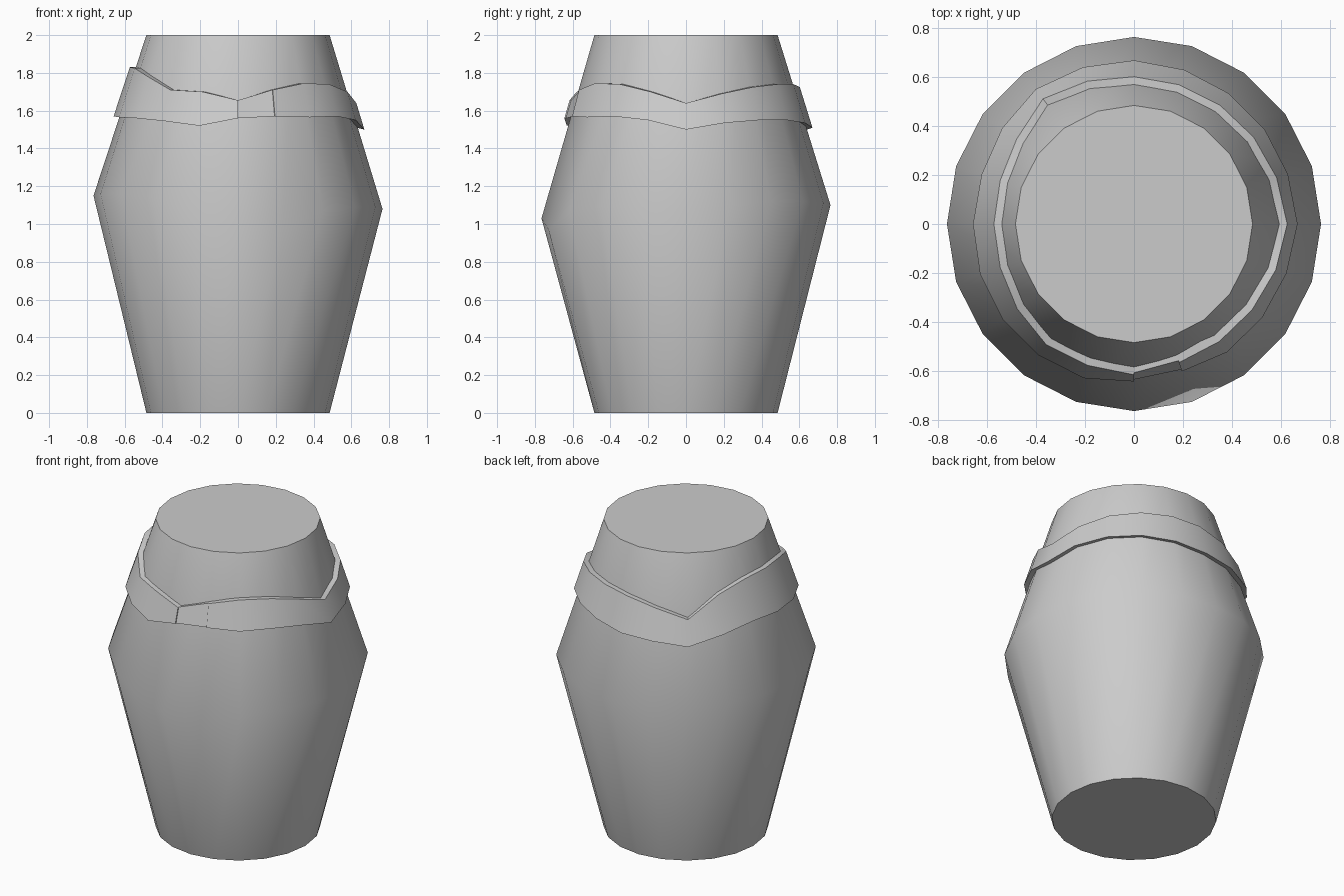
import bpy, bmesh, math

if "Cube" in bpy.data.objects:
    bpy.data.objects.remove(bpy.data.objects["Cube"])

N = 20  # sides; entry i of each list sits at azimuth 18*i degrees
MID = [1.08, 1.10, 1.12, 1.12, 1.11, 1.10, 1.11, 1.12, 1.13, 1.14,
       1.15, 1.16, 1.16, 1.13, 1.08, 1.03, 0.97, 1.07, 1.09, 1.09]
TOP = [1.64, 1.69, 1.725, 1.74, 1.74, 1.725, 1.69, 1.635, 1.765, 1.82,
       1.83, 1.825, 1.78, 1.71, 1.70, 1.655, 1.71, 1.745, 1.74, 1.70]
LOW = [1.50, 1.535, 1.55, 1.55, 1.535, 1.51, 1.50, 1.48, 1.535, 1.575,
       1.57, 1.565, 1.56, 1.545, 1.52, 1.56, 1.57, 1.565, 1.57, 1.55]
R_END, R_MID = 0.485, 0.765


def wall(i, z):
    """Body radius above the bulge at azimuth step i."""
    return R_END + (R_MID - R_END) * (2 - z) / (2 - MID[i % N])


def polar(i, r, z):
    a = 2 * math.pi * i / N
    return (r * math.cos(a), r * math.sin(a), z)


def finish(bm, name, angle):
    bmesh.ops.recalc_face_normals(bm, faces=bm.faces)
    mesh = bpy.data.meshes.new(name)
    bm.to_mesh(mesh)
    bm.free()
    ob = bpy.data.objects.new(name, mesh)
    bpy.context.collection.objects.link(ob)
    bpy.ops.object.select_all(action='DESELECT')
    ob.select_set(True)
    bpy.context.view_layer.objects.active = ob
    bpy.ops.object.shade_smooth_by_angle(angle=math.radians(angle))


def bridge(bm, a, b):
    for j in range(len(a)):
        k = (j + 1) % len(a)
        bm.faces.new((a[j], a[k], b[k], b[j]))


# Body: three rings, the middle one with an uneven height
bm = bmesh.new()
rings = [[bm.verts.new(polar(i, r, z(i))) for i in range(N)] for r, z in
         ((R_END, lambda i: 0), (R_MID, lambda i: MID[i]), (R_END, lambda i: 2))]
bridge(bm, rings[0], rings[1])
bridge(bm, rings[1], rings[2])
bm.faces.new(rings[0])
bm.faces.new(rings[2])
finish(bm, "body", 40)


# Band pieces: a four-sided section swept around the body
def band(name, start, end, thick):
    bm = bmesh.new()
    loops = []
    for i in range(start, end + 1):
        t, b = TOP[i % N], LOW[i % N]
        section = ((wall(i, t) - 0.01, t), (wall(i, t) + thick, t),
                   (wall(i, b) + thick, b), (wall(i, b) - 0.01, b + 0.01))
        loops.append([bm.verts.new(polar(i, r, z)) for r, z in section])
    for a, b in zip(loops, loops[1:]):
        bridge(bm, a, b)
    bm.faces.new(loops[0])
    bm.faces.new(loops[-1])
    finish(bm, name, 40)


band("collar_band", 16, 35, 0.032)
band("collar_clasp", 15, 16, 0.024)
